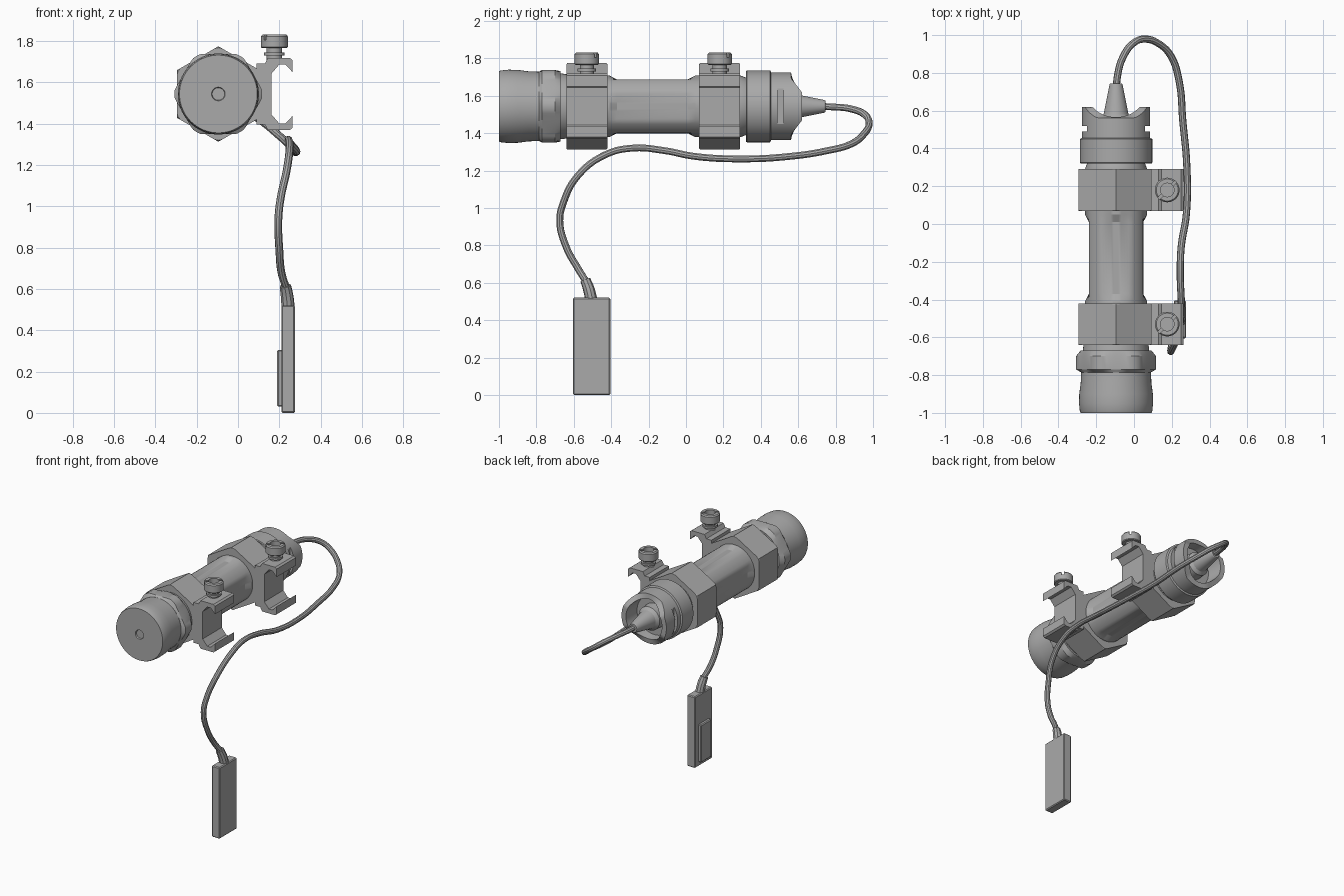
import bpy, bmesh, math
from mathutils import Vector

default_cube = bpy.data.objects.get("Cube")
if default_cube:
    bpy.data.objects.remove(default_cube, do_unlink=True)

AXIS = Vector((-0.095, 0, 1.543))   # centre line of the light, running along y
SEGMENTS = 72

grey = bpy.data.materials.new("plain_grey")
grey.use_nodes = True
grey.diffuse_color = (0.4, 0.4, 0.4, 1)
grey.node_tree.nodes["Principled BSDF"].inputs["Base Color"].default_value = grey.diffuse_color


def finish(name, bm, location=(0, 0, 0)):
    """Turn a bmesh into a grey object."""
    bmesh.ops.recalc_face_normals(bm, faces=bm.faces)
    mesh = bpy.data.meshes.new(name)
    bm.to_mesh(mesh)
    bm.free()
    mesh.materials.append(grey)
    obj = bpy.data.objects.new(name, mesh)
    obj.location = location
    bpy.context.collection.objects.link(obj)
    return obj


def loft(name, rings, location=AXIS, upright=False):
    """Skin rings along y; a ring is (y, radius) or (y, radius, flat count, flat distance, turn)."""
    bm = bmesh.new()
    loops = []
    for y, radius, *flats in rings:
        loop = []
        for i in range(SEGMENTS):
            angle = math.tau * i / SEGMENTS
            r = radius
            if flats:
                count, distance, turn = flats
                step = math.tau / count
                offset = (angle - turn + step / 2) % step - step / 2
                r = min(radius, distance / math.cos(offset))
            loop.append(bm.verts.new((r * math.cos(angle), y, r * math.sin(angle))))
        loops.append(loop)
    for a, b in zip(loops, loops[1:]):
        for i in range(SEGMENTS):
            j = (i + 1) % SEGMENTS
            bm.faces.new((a[i], a[j], b[j], b[i]))
    bm.faces.new(loops[0])
    bm.faces.new(loops[-1])
    obj = finish(name, bm, location)
    if upright:
        obj.rotation_euler.x = math.pi / 2
    return obj


def box(name, centre, size, bevel=0.0):
    bm = bmesh.new()
    bmesh.ops.create_cube(bm, size=1)
    bmesh.ops.scale(bm, vec=size, verts=bm.verts)
    if bevel:
        bmesh.ops.bevel(bm, geom=bm.edges[:], offset=bevel, segments=1, affect='EDGES')
    return finish(name, bm, centre)


def cut(target, cutter):
    """Subtract a cutter, then discard it."""
    mod = target.modifiers.new("cut", 'BOOLEAN')
    mod.object = cutter
    mod.operation = 'DIFFERENCE'
    mod.solver = 'EXACT'
    bpy.context.view_layer.update()
    bpy.context.view_layer.objects.active = target
    bpy.ops.object.modifier_apply(modifier=mod.name)
    bpy.data.objects.remove(cutter, do_unlink=True)


def tube(name, points, radius, taper=None):
    curve = bpy.data.curves.new(name, 'CURVE')
    curve.dimensions = '3D'
    curve.bevel_depth = radius
    curve.bevel_resolution = 3
    curve.resolution_u = 6
    curve.use_fill_caps = True
    spline = curve.splines.new('BEZIER')
    spline.bezier_points.add(len(points) - 1)
    for i, (p, co) in enumerate(zip(spline.bezier_points, points)):
        p.co = co
        p.handle_left_type = p.handle_right_type = 'AUTO'
        if taper:
            p.radius = taper[i]
    curve.materials.append(grey)
    obj = bpy.data.objects.new(name, curve)
    bpy.context.collection.objects.link(obj)
    bpy.ops.object.select_all(action='DESELECT')
    obj.select_set(True)
    bpy.context.view_layer.objects.active = obj
    bpy.ops.object.convert(target='MESH')
    return bpy.context.object


# Front head with its waist and shallow centre dimple
loft("front_head", [(-0.99, 0.03), (-1, 0.033), (-1, 0.188), (-0.99, 0.192), (-0.95, 0.196),
                    (-0.9, 0.195), (-0.84, 0.187), (-0.78, 0.185), (-0.66, 0.175), (-0.6, 0.165)])

# Six-sided nut with rounded corners
loft("head_nut", [(-0.785, 0.186), (-0.77, 0.212, 6, 0.194, math.pi / 2),
                  (-0.7, 0.212, 6, 0.194, math.pi / 2), (-0.67, 0.188)])

# Body tube with four milled flats
loft("body", [(-0.65, 0.165), (-0.42, 0.165), (-0.41, 0.165, 4, 0.165, 0), (-0.37, 0.165, 4, 0.144, 0),
              (0.01, 0.165, 4, 0.144, 0), (0.05, 0.165, 4, 0.165, 0), (0.29, 0.165), (0.33, 0.15)])

# Hollow tail cap with two raised side lugs and a slot in each
tail = loft("tail_cap", [(0.28, 0.15), (0.32, 0.15), (0.32, 0.188), (0.325, 0.192), (0.45, 0.192),
                         (0.455, 0.181), (0.56, 0.181), (0.62, 0.181), (0.62, 0.145), (0.5, 0.14)])
for v in tail.data.vertices:
    if v.co.y > 0.6:
        lug = min(1, max(0, (0.15 - abs(v.co.z)) / 0.075))
        v.co.y = 0.562 + 0.058 * lug
for side in (-1, 1):
    cut(tail, box("slot_cutter", AXIS + Vector((side * 0.18, 0.505, 0)), (0.06, 0.03, 0.19)))

# Strain relief where the cable leaves the tail
loft("cable_boot", [(0.48, 0.09), (0.56, 0.085), (0.58, 0.066), (0.74, 0.034), (0.745, 0.03)])


# Upper half of the rail jaw, as x and height above the axis; mirrored below
JAW = [(0.02, 0.11), (0.09, 0.11), (0.09, 0.147), (0.13, 0.147), (0.145, 0.175), (0.25, 0.175),
       (0.263, 0.165), (0.263, 0.107), (0.228, 0.143), (0.2, 0.143), (0.163, 0.1)]


def clamp(label, y):
    hexagon = (6, 0.2, 0)
    loft(label + "_clamp_ring", [(y - 0.11, 0.224, *hexagon), (y - 0.105, 1, *hexagon),
                                 (y + 0.105, 1, *hexagon), (y + 0.11, 0.224, *hexagon)])
    # C-shaped jaw
    bm = bmesh.new()
    outline = JAW + [(x, -h) for x, h in reversed(JAW)]
    verts = [bm.verts.new((x, y - 0.11, AXIS.z + h)) for x, h in outline]
    face = bm.faces.new(verts)
    grown = bmesh.ops.extrude_face_region(bm, geom=[face])["geom"]
    moved = [g for g in grown if isinstance(g, bmesh.types.BMVert)]
    bmesh.ops.translate(bm, vec=(0, 0.22, 0), verts=moved)
    finish(label + "_clamp_jaw", bm)
    # Socket screw with a narrow slot across its head
    spot = Vector((0.176, y, 1.7))
    screw = loft(label + "_screw", [(0, 0.038), (0.03, 0.038), (0.03, 0.05), (0.045, 0.05), (0.045, 0.038),
                                    (0.065, 0.038), (0.065, 0.06), (0.07, 0.065), (0.122, 0.065),
                                    (0.13, 0.058), (0.13, 0.036), (0.095, 0.036)], spot, True)
    slot = box("slot_cutter", spot + Vector((0, 0, 0.13)), (0.2, 0.016, 0.05))
    slot.rotation_euler.z = math.pi / 4
    cut(screw, slot)


clamp("front", -0.53)
clamp("rear", 0.18)

# Cable looping from the tail down to the pressure pad
tube("cable", [(-0.094, 0.7, 1.543), (-0.088, 0.78, 1.54), (-0.06, 0.88, 1.53), (0, 0.96, 1.495),
               (0.06, 0.979, 1.45), (0.13, 0.955, 1.4), (0.195, 0.89, 1.345), (0.24, 0.75, 1.305),
               (0.258, 0.55, 1.275), (0.28, 0.3, 1.262), (0.277, 0.05, 1.275), (0.25, -0.12, 1.307),
               (0.245, -0.28, 1.32), (0.25, -0.43, 1.285), (0.235, -0.58, 1.17), (0.205, -0.655, 1.03),
               (0.195, -0.675, 0.93), (0.2, -0.64, 0.79), (0.21, -0.58, 0.68), (0.235, -0.53, 0.6)], 0.019)
tube("pad_boot", [(0.229, -0.538, 0.615), (0.238, -0.518, 0.56), (0.243, -0.505, 0.5)], 0.033, [0.85, 0.95, 1])

# Pressure pad with a raised button on its inner face
box("pressure_pad", (0.243, -0.505, 0.26), (0.065, 0.2, 0.52), 0.006)
box("pad_button", (0.204, -0.505, 0.168), (0.03, 0.12, 0.275), 0.006)

# Smooth round surfaces, keep hard edges
bpy.ops.object.select_all(action='DESELECT')
for obj in bpy.context.scene.objects:
    if obj.type == 'MESH':
        obj.select_set(True)
        bpy.context.view_layer.objects.active = obj
bpy.ops.object.shade_smooth_by_angle(angle=math.radians(25))
